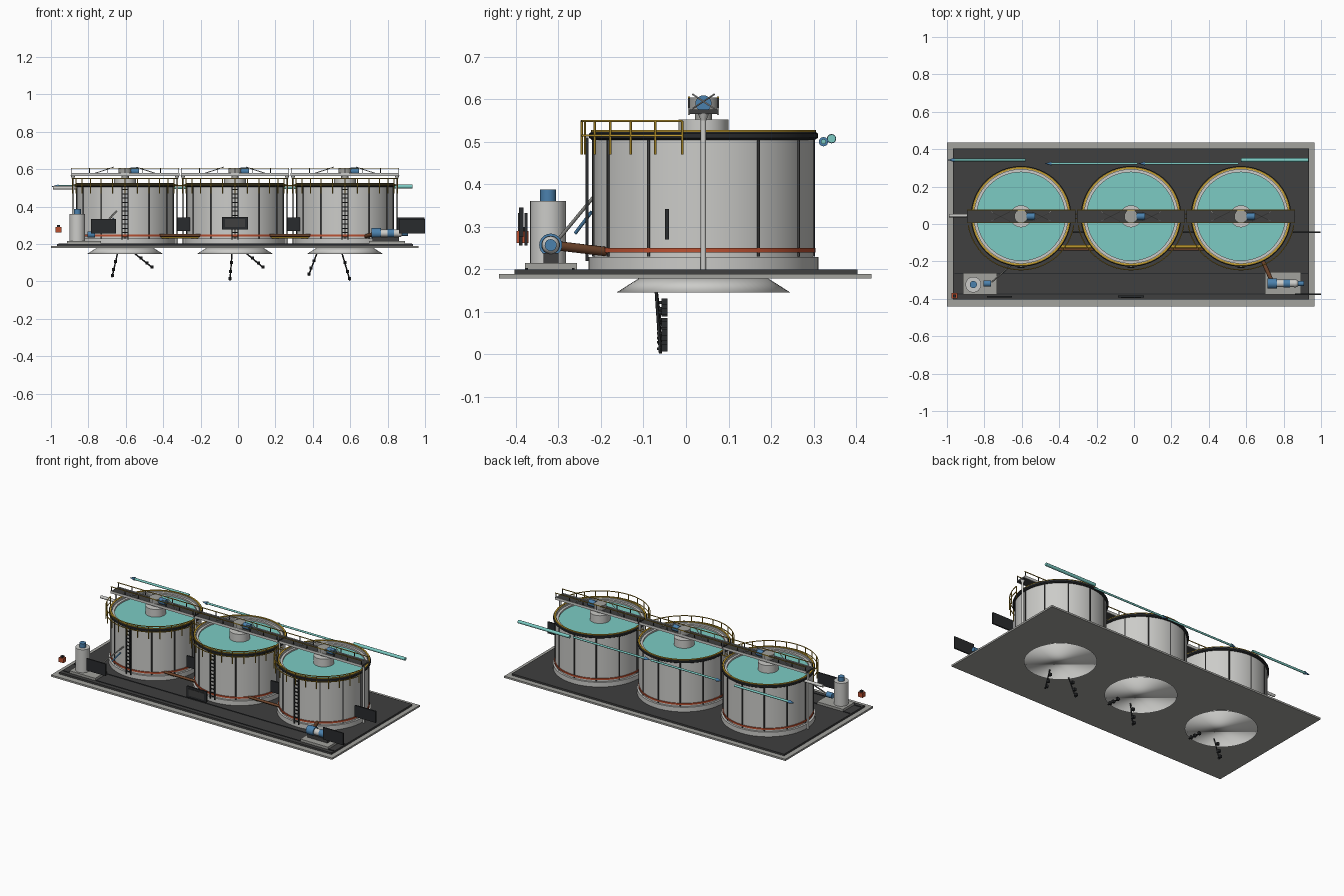
import bpy, math
from mathutils import Vector

if "Cube" in bpy.data.objects:
    bpy.data.objects.remove(bpy.data.objects["Cube"])

def mat(name, r, g, b):
    m = bpy.data.materials.new(name)
    m.diffuse_color = (r, g, b, 1)
    m.use_nodes = True
    m.node_tree.nodes["Principled BSDF"].inputs["Base Color"].default_value = m.diffuse_color
    return m

STEEL = mat("light_steel", .60, .60, .58)
CONC = mat("concrete", .36, .36, .34)
DARK = mat("dark_grey", .05, .05, .05)
BLACK = mat("charcoal", .022, .024, .026)
WATER = mat("teal_water", .20, .60, .55)
YEL = mat("safety_yellow", .55, .34, .03)
RED = mat("orange_red", .50, .08, .03)
BROWN = mat("sludge_brown", .16, .06, .025)
BLUE = mat("motor_blue", .07, .22, .42)

def finish(name, m, smooth=True):
    o = bpy.context.object
    o.name = name
    o.data.materials.append(m)
    if smooth:
        bpy.ops.object.shade_smooth_by_angle(angle=math.radians(35))
    return o

def box(name, m, x0, x1, y0, y1, z0, z1):
    bpy.ops.mesh.primitive_cube_add(size=1, location=((x0+x1)/2, (y0+y1)/2, (z0+z1)/2))
    o = finish(name, m, False)
    o.scale = (x1-x0, y1-y0, z1-z0)
    return o

def rod(name, m, a, b, r, r2=None, n=12):
    """Cylinder or taper running from a to b."""
    a, b = Vector(a), Vector(b)
    d = b - a
    bpy.ops.mesh.primitive_cone_add(vertices=n, radius1=r, radius2=r if r2 is None else r2,
                                    depth=d.length, location=(a+b)/2)
    o = finish(name, m)
    o.rotation_euler = d.to_track_quat('Z', 'Y').to_euler()
    return o

def drum(name, m, x, y, z0, z1, r, n=32):
    return rod(name, m, (x, y, z0), (x, y, z1), r, n=n)

def ball(name, m, p, r):
    bpy.ops.mesh.primitive_uv_sphere_add(segments=20, ring_count=12, radius=r, location=p)
    return finish(name, m)

def lathe(name, m, x, y, profile, n=64):
    """Closed profile of (radius, z) turned round a vertical axis."""
    k = len(profile)
    vs = [(x+r*math.cos(2*math.pi*i/n), y+r*math.sin(2*math.pi*i/n), z)
          for i in range(n) for r, z in profile]
    fs = [(i*k+j, (i+1) % n*k+j, (i+1) % n*k+(j+1) % k, i*k+(j+1) % k)
          for i in range(n) for j in range(k)]
    me = bpy.data.meshes.new(name)
    me.from_pydata(vs, [], fs)
    o = bpy.data.objects.new(name, me)
    bpy.context.collection.objects.link(o)
    bpy.ops.object.select_all(action='DESELECT')
    o.select_set(True)
    bpy.context.view_layer.objects.active = o
    return finish(name, m)

def tube(name, m, pts, r):
    """Round bar through points."""
    cu = bpy.data.curves.new(name, 'CURVE')
    cu.dimensions = '3D'
    cu.bevel_depth, cu.bevel_resolution, cu.use_fill_caps = r, 1, True
    sp = cu.splines.new('POLY')
    sp.points.add(len(pts)-1)
    for q, p in zip(sp.points, pts):
        q.co = (*p, 1)
    cu.materials.append(m)
    o = bpy.data.objects.new(name, cu)
    bpy.context.collection.objects.link(o)
    return o

CY = .041
CENTRES = (-.604, -.016, .572)

# Site slab, dark paving and trench lines
box("site_slab", CONC, -1, .966, -.44, .436, .178, .189)
box("paving", DARK, -.968, .936, -.403, .403, .186, .2)
for y in (-.374, -.265):
    box("trench_line", BLACK, -.96, .93, y-.003, y+.003, .2, .203)

# Rake legs under each hopper: (top dx, bottom dx, bottom z)
LEGS = (((-.04, -.07, .02), (.05, .15, .07)),
        ((-.016, -.027, .003), (.06, .155, .07)),
        ((-.15, -.195, .03), (-.016, .027, .003)))

for c, legs in zip(CENTRES, LEGS):
    # Footing, hopper and tank shell
    drum("tank_footing", STEEL, c, CY, .2, .229, .27, 64)
    bpy.ops.mesh.primitive_cone_add(vertices=64, radius1=.205, radius2=.15, depth=.035,
                                    location=(c, CY, .1625))
    finish("hopper", STEEL, False)
    bpy.ops.object.shade_smooth()
    lathe("tank_shell", STEEL, c, CY, [(.258, .228), (.258, .522), (.25, .522), (.25, .228)])
    lathe("overflow_trough", STEEL, c, CY, [(.25, .49), (.25, .512), (.236, .512), (.236, .49)])
    drum("water", WATER, c, CY, .48, .503, .238, 64)
    lathe("rim_band", BLACK, c, CY, [(.262, .504), (.269, .509), (.269, .519), (.262, .524),
                                     (.255, .524), (.255, .504)])
    lathe("rim_stripe", YEL, c, CY, [(.264, .523), (.264, .527), (.254, .527), (.254, .523)])
    lathe("sludge_ring", RED, c, CY, [(.257, .24), (.263, .24), (.263, .25), (.257, .25)])
    # Wall seams
    for i in range(12):
        a = i*math.pi/6
        p = (c+.258*math.cos(a), CY+.258*math.sin(a))
        rod("wall_seam", DARK, (*p, .23), (*p, .505), .004, n=6)
    # Ladder
    for s in (-1, 1):
        box("ladder_rail", BLACK, c+s*.016-.003, c+s*.016+.003, -.236, -.229, .22, .51)
    for i in range(12):
        z = .235+i*.023
        box("ladder_rung", BLACK, c-.016, c+.016, -.235, -.23, z, z+.005)
    # Guard rail round the front half
    arc = [(c+.286*math.cos(t), CY+.286*math.sin(t))
           for t in (math.radians(190+160*i/36) for i in range(37))]
    for z in (.549, .514):
        tube("guard_rail", YEL, [(*p, z) for p in arc], .0028)
    for p in arc[::3]:
        rod("guard_post", YEL, (*p, .47), (*p, .549), .0028, n=6)
    # Bridge with rails, braces and end poles
    box("bridge_deck", DARK, c-.29, c+.29, CY-.034, CY+.034, .565, .575)
    for s in (-1, 1):
        y = CY+s*.034
        box("bridge_edge", STEEL, c-.29, c+.29, y-.002, y+.002, .563, .579)
        box("bridge_handrail", YEL, c-.29, c+.29, y-.002, y+.002, .602, .606)
        for i in range(7):
            x = c-.285+i*.095
            box("bridge_post", DARK, x-.002, x+.002, y-.002, y+.002, .575, .604)
        pole = c+s*.278
        rod("bridge_pole", STEEL, (pole, CY, .2), (pole, CY, .55), .0065)
        rod("pole_head", STEEL, (pole, CY, .55), (pole, CY, .566), .0065, .013)
        for t in (-1, 1):
            rod("cross_brace", STEEL, (c+s*.16, CY-t*.025, .578), (c+s*.06, CY+t*.025, .611),
                .0022, n=6)
    # Feed well and drive
    drum("feed_well", STEEL, c, CY, .49, .552, .059)
    drum("drive_shaft", CONC, c, CY, .55, .567, .02)
    drum("gearbox", CONC, c, CY, .575, .604, .036)
    rod("drive_motor", BLUE, (c+.03, CY, .59), (c+.075, CY, .59), .019, n=20)
    # Rake legs with scraper blades
    for dx0, dx1, z1 in legs:
        a, b = Vector((c+dx0, -.07, .15)), Vector((c+dx1, -.06, z1))
        rod("rake_leg", BLACK, a, b, .004, n=6)
        for f in (.35, .68, .93):
            p = a.lerp(b, f)
            box("rake_blade", BLACK, p.x-.008, p.x+.008, -.057, -.043, p.z-.006, p.z+.010)
            box("blade_link", BLACK, p.x-.003, p.x+.003, -.068, -.05, p.z-.003, p.z+.003)
    # Tank name plate
    box("tank_sign", BLACK, c+.278, c+.425, -.049, -.04, .27, .342)

# Front sign plates
box("main_sign", BLACK, -.085, .053, -.392, -.382, .276, .345)
box("dosing_sign", BLACK, -.786, -.652, -.392, -.384, .256, .332)
box("pump_sign", BLACK, .86, 1.0, -.38, -.372, .256, .332)
box("main_sign_face", DARK, -.07, .038, -.395, -.391, .29, .332)

# Sludge and access links between tanks
for x in (-.31, .278):
    for y, z, m in ((-.135, .246, BROWN), (-.12, .236, YEL)):
        rod("sludge_link", m, (x-.11, y, z), (x+.11, y, z), .008)
    for y in (CY-.012, CY+.012):
        rod("link_rail", YEL, (x-.03, y, .512), (x+.03, y, .512), .003, n=6)
rod("inlet_pipe", STEEL, (-.99, .045, .5), (-.85, .045, .5), .009)

# Dosing unit
box("dosing_pad", CONC, -.914, -.733, -.378, -.262, .2, .215)
drum("dosing_tank", STEEL, -.859, -.324, .215, .36, .042)
drum("dosing_mixer", BLUE, -.859, -.324, .36, .387, .019, 20)
rod("dosing_pump", BLUE, (-.805, -.318, .25), (-.765, -.318, .25), .017, n=20)
rod("dosing_pipe", CONC, (-.76, -.31, .258), (-.65, -.213, .375), .004)
rod("dosing_line", BLUE, (-.70, -.26, .285), (-.665, -.222, .335), .004)

# Sludge pump
box("pump_pad", CONC, .70, .893, -.378, -.256, .2, .215)
rod("pump_casing", BLUE, (.715, -.318, .257), (.765, -.318, .257), .027, n=24)
rod("pump_motor", STEEL, (.765, -.318, .257), (.86, -.318, .257), .02, n=24)
rod("pump_band", BLUE, (.80, -.318, .257), (.835, -.318, .257), .022, n=24)
ball("pump_end", STEEL, (.862, -.318, .257), .021)
rod("pump_coupling", BLUE, (.875, -.318, .257), (.91, -.318, .257), .014, n=20)
box("pump_foot", DARK, .72, .86, -.335, -.30, .215, .238)
rod("suction_pipe", BROWN, (.735, -.30, .255), (.685, -.19, .242), .011)

# Alarm box
box("alarm_box", RED, -.975, -.943, -.398, -.37, .262, .29)
box("alarm_cap", BLACK, -.967, -.951, -.392, -.376, .29, .3)

# Clear water lines behind the tanks, with flow arrow tips
rod("outlet_line", WATER, (.572, .342, .507), (.932, .342, .507), .010)
for x0, x1, y, z, r in ((.06, .56, .323, .50, .006), (-.44, .02, .323, .50, .006),
                        (-.96, -.58, .342, .507, .007)):
    rod("flow_line", WATER, (x0, y, z), (x1, y, z), r)
    rod("flow_tip", BLUE, (x0-.035, y, z), (x0, y, z), .001, .011)
